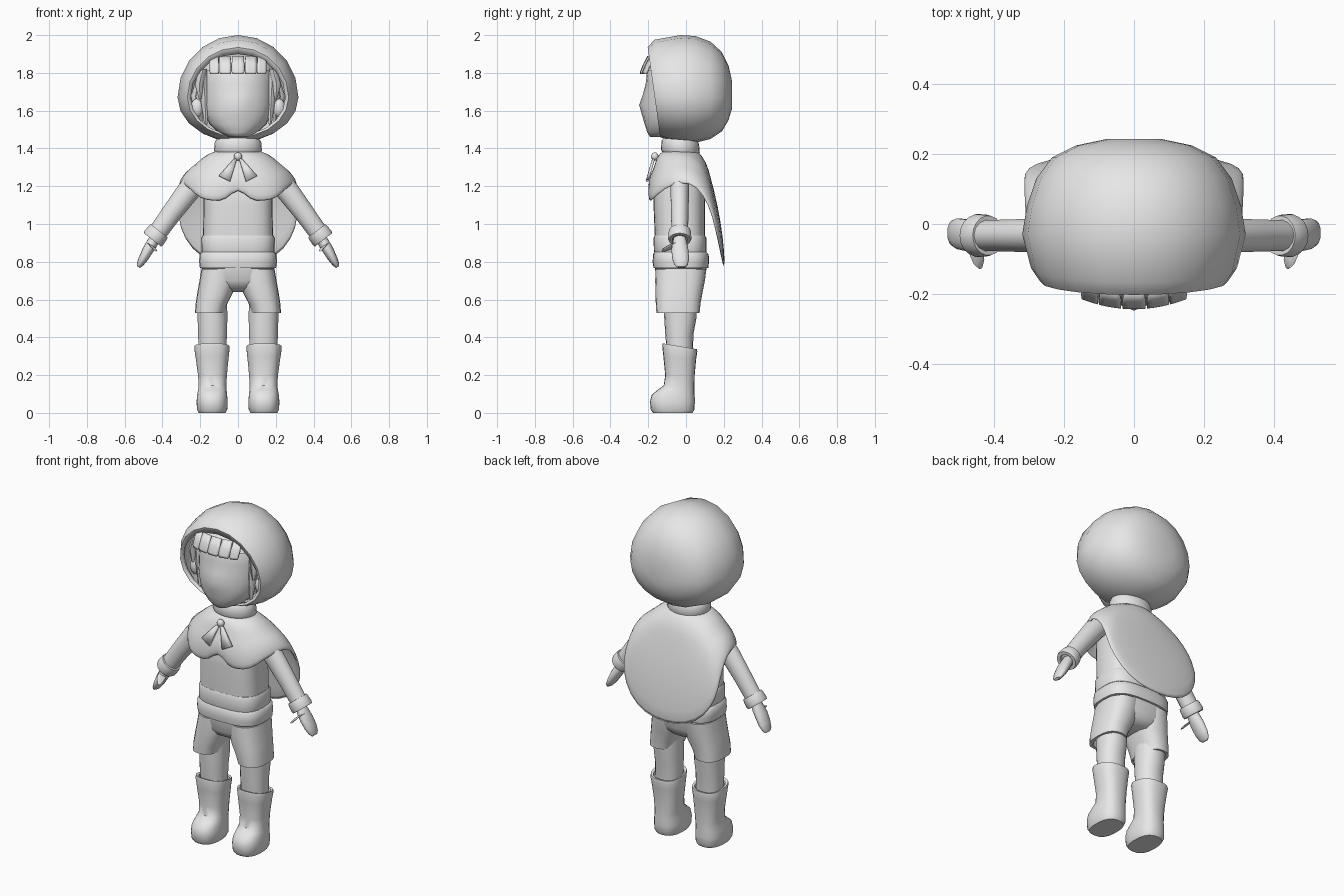
import bpy, bmesh, math
from mathutils import Vector

GREY = bpy.data.materials.new("plain grey")
GREY.diffuse_color = (0.8, 0.8, 0.8, 1)


def finish(name, bm, mirror=False, solid=0, subsurf=0, angle=45, offset=-1):
    bmesh.ops.recalc_face_normals(bm, faces=bm.faces)
    me = bpy.data.meshes.new(name)
    bm.to_mesh(me)
    bm.free()
    me.materials.append(GREY)
    me.shade_smooth()
    me.set_sharp_from_angle(angle=math.radians(angle))
    ob = bpy.data.objects.new(name, me)
    bpy.context.collection.objects.link(ob)
    if mirror:
        ob.modifiers.new("mirror", 'MIRROR').use_mirror_merge = False
    if solid:
        m = ob.modifiers.new("solid", 'SOLIDIFY')
        m.thickness, m.offset = solid, offset
    if subsurf:
        m = ob.modifiers.new("subsurf", 'SUBSURF')
        m.levels = m.render_levels = subsurf
    return ob


def loft(name, rings, start=True, end=True, **kw):
    """Skin a list of closed rings of points."""
    bm = bmesh.new()
    vs = [[bm.verts.new(p) for p in r] for r in rings]
    n = len(vs[0])
    for a, b in zip(vs, vs[1:]):
        for i in range(n):
            bm.faces.new((a[i], a[(i + 1) % n], b[(i + 1) % n], b[i]))
    if start:
        bm.faces.new(vs[0])
    if end:
        bm.faces.new(vs[-1])
    return finish(name, bm, **kw)


def spow(v, e):
    return math.copysign(abs(v) ** e, v)


def flat(z, cx, rx, yf, yb, n=20, p=2.4, tilt=0):
    """Horizontal rounded ring from its front and back y."""
    pts = []
    for i in range(n):
        t = 2 * math.pi * i / n - math.pi / 2
        y = (yf + yb) / 2 + (yb - yf) / 2 * spow(math.sin(t), 2 / p)
        pts.append(Vector((cx + rx * spow(math.cos(t), 2 / p), y, z + tilt * y)))
    return pts


def across(cx, cy, cz, d, ru, rv, n=14):
    """Ring around an axis d lying in the xz plane."""
    d = Vector((d[0], 0, d[1])).normalized()
    u, v = Vector((-d.z, 0, d.x)), Vector((0, 1, 0))
    return [Vector((cx, cy, cz)) + u * ru * math.cos(2 * math.pi * i / n)
            + v * rv * math.sin(2 * math.pi * i / n) for i in range(n)]


def ball(name, c, r, n=12, **kw):
    bm = bmesh.new()
    bmesh.ops.create_uvsphere(bm, u_segments=n, v_segments=n // 2 + 2, radius=1)
    for v in bm.verts:
        v.co = Vector((v.co.x * r[0] + c[0], v.co.y * r[1] + c[1], v.co.z * r[2] + c[2]))
    return finish(name, bm, **kw)


# hood: rings stacked from the face opening to the back of the head
hood = []
for y0, rx, top, bot in [(-.165, .25, 1.90, 1.47), (-.170, .268, 1.935, 1.46), (-.13, .295, 1.975, 1.445),
                         (-.03, .32, 2.0, 1.435), (.05, .307, 1.995, 1.43), (.13, .28, 1.965, 1.45),
                         (.19, .235, 1.91, 1.49), (.225, .165, 1.84, 1.55), (.243, .08, 1.76, 1.61)]:
    ring = []
    for i in range(20):
        t = 2 * math.pi * i / 20 + math.pi / 2
        s = math.sin(t)
        z = 1.67 + s * (top - 1.67 if s > 0 else 1.67 - bot)
        k = -.14 if y0 < -.1 else 0
        ring.append((rx * math.cos(t), y0 + k * (z - 1.7), z))
    hood.append(ring)
loft("hood", hood, start=False, solid=.022)

# head with a pointed nose ridge
head = [flat(z, 0, rx, yf, yb, 24, 2.2) for z, rx, yf, yb in [
    (1.46, .05, -.19, -.05), (1.485, .105, -.205, .02), (1.53, .152, -.218, .08), (1.58, .175, -.222, .11),
    (1.63, .185, -.224, .13), (1.68, .188, -.218, .14), (1.74, .19, -.213, .15), (1.80, .185, -.207, .15),
    (1.85, .155, -.185, .13), (1.885, .08, -.12, .08)]]
for r in head:
    for v in r:
        if v.y < 0:
            v.y -= .024 * math.exp(-((v.z - 1.63) / .06) ** 2 - (v.x / .05) ** 2)
loft("head", head, angle=60)
ball("ears", (.215, -.09, 1.615), (.035, .03, .05), mirror=True)

# hair: cap, fringe locks and side locks
loft("hair_cap", [flat(z, 0, rx, yf, yb, 24, 2.2) for z, rx, yf, yb in [
    (1.81, .195, -.216, .16), (1.85, .172, -.2, .14), (1.888, .1, -.14, .09), (1.9, .03, -.07, .03)]], start=False)
for k, (xa, xb) in enumerate([(-.15, -.1), (-.1, -.035), (-.035, .035), (.035, .1), (.1, .15)]):
    bm = bmesh.new()
    grid = []
    for z, w in [(1.885, .9), (1.84, 1), (1.805, .98), (1.793, .8)]:
        row = []
        for j in range(5):
            x = (xa + xb) / 2 + (xb - xa) * .48 * w * (j / 2 - 1)
            row.append(bm.verts.new((x, -.237 + 1.3 * x * x + .5 * max(0, z - 1.81), z)))
        grid.append(row)
    for a, b in zip(grid, grid[1:]):
        for j in range(4):
            bm.faces.new((a[j], a[j + 1], b[j + 1], b[j]))
    finish("fringe_lock_%d" % (k + 1), bm, solid=.014, offset=0)
for k, (x, y, z) in enumerate([(.205, -.13, 1.66), (.2, -.08, 1.53), (.175, -.11, 1.51), (.225, -.04, 1.54)]):
    loft("side_locks_%d" % (k + 1), [across(.185, y, 1.82, (0, -1), .02, .03, 8),
         across(x, y, (1.82 + z) / 2, (0, -1), .024, .03, 8), across(x - .005, y - .01, z, (-.3, -1), .006, .008, 8)],
         mirror=True)

# neck and collar
loft("neck", [flat(z, 0, .085, -.11, .05, 16, 2) for z in (1.34, 1.52)])
loft("collar", [flat(z, 0, rx, -.03 - ry, -.03 + ry, 24, 2, -.08) for z, rx, ry in [
    (1.37, .118, .095), (1.385, .127, .103), (1.43, .123, .099), (1.445, .115, .09), (1.44, .09, .07), (1.39, .085, .065)]],
    start=False, end=False)

# cape: short mantle in front, long rounded drape behind (shoulder point, hem point) from front to back
KEYS = [((0, -.167, 1.30), (0, -.192, 1.20)), ((.07, -.167, 1.30), (.065, -.2, 1.12)),
        ((.12, -.158, 1.30), (.13, -.197, 1.12)), ((.165, -.135, 1.305), (.205, -.18, 1.13)),
        ((.205, -.09, 1.32), (.262, -.12, 1.19)), ((.22, -.02, 1.325), (.312, -.03, 1.225)),
        ((.21, .05, 1.315), (.318, .06, 1.21)), ((.20, .09, 1.29), (.32, .135, 1.09)),
        ((.18, .11, 1.27), (.315, .165, .98)), ((.14, .12, 1.26), (.25, .19, .86)),
        ((.08, .128, 1.255), (.14, .205, .785)), ((0, .13, 1.25), (0, .21, .765))]
half = []
for i, (m, h) in enumerate(KEYS):
    t = math.pi * i / (len(KEYS) - 1)
    m, h = Vector(m), Vector(h)
    c = Vector((.115 * math.sin(t), -.03 - .093 * math.cos(t), 1.39))
    out = Vector((math.sin(t), -math.cos(t), .4)) * .014
    half.append([c, c.lerp(m, .5) + out, m, m.lerp(h, .35) + out, m.lerp(h, .7) + out * .9, h])
full = half + [[Vector((-p.x, p.y, p.z)) for p in col] for col in half[-2:0:-1]]
loft("cape", [[col[k] for col in full] for k in range(6)], start=False, end=False, solid=.016, subsurf=1, angle=70)

# tie: knob and two bordered ribbon tails
ball("tie_knob", (0, -.165, 1.357), (.022, .02, .022))
bm = bmesh.new()
f = bm.faces.new([bm.verts.new(p) for p in [(.006, -.178, 1.345), (.022, -.178, 1.343),
                                            (.1, -.203, 1.255), (.042, -.213, 1.225)]])
bmesh.ops.inset_region(bm, faces=[f], thickness=.011)
for v in f.verts:
    v.co.y += .006
finish("ribbon_tails", bm, mirror=True, solid=.014, angle=30, offset=0)

# tunic, waist band and belt
loft("tunic", [flat(z, 0, rx, yf, yb, 28, 3) for z, rx, yf, yb in [
    (.80, .19, -.16, .1), (.93, .185, -.165, .1), (1.1, .183, -.172, .1), (1.2, .185, -.168, .1),
    (1.29, .185, -.13, .08), (1.36, .1, -.1, .04)]])
loft("waist_band", [flat(z, 0, rx, yf, yb, 28, 3) for z, rx, yf, yb in [
    (.84, .19, -.165, .105), (.86, .194, -.17, .109), (.925, .195, -.172, .109), (.94, .187, -.166, .1)]])
loft("belt", [flat(z, 0, rx, yf, yb, 28, 3) for z, rx, yf, yb in [
    (.765, .19, -.16, .1), (.768, .202, -.172, .118), (.80, .206, -.177, .122), (.84, .204, -.174, .12),
    (.855, .19, -.165, .105)]])

# shorts
loft("shorts_seat", [flat(z, 0, rx, yf, yb, 28, 2.8) for z, rx, yf, yb in [
    (.64, .07, -.09, .06), (.665, .13, -.135, .085), (.70, .19, -.158, .1), (.78, .193, -.165, .11)]])
loft("shorts_legs", [flat(z, cx, rx, yf, yb, 20, 2.5) for z, cx, rx, yf, yb in [
    (.76, .1, .094, -.162, .108), (.70, .107, .097, -.163, .1), (.64, .12, .095, -.162, .088),
    (.58, .14, .084, -.16, .077), (.53, .15, .078, -.157, .072), (.53, .144, .066, -.14, .06),
    (.58, .14, .066, -.14, .06)]], mirror=True)

# legs
loft("legs", [flat(z, cx, rx, yf, yb, 18, 2.2) for z, cx, rx, yf, yb in [
    (.60, .137, .08, -.12, .06), (.50, .135, .08, -.115, .055), (.42, .135, .077, -.11, .04),
    (.30, .135, .075, -.1, .035)]], mirror=True)

# boots
loft("boots", [flat(z, cx, rx, yf, yb, 22, 2.5, tl) for z, cx, rx, yf, yb, tl in [
    (0, .137, .072, -.175, .035, 0), (.018, .137, .081, -.187, .045, 0), (.06, .137, .083, -.191, .047, 0),
    (.095, .137, .08, -.182, .046, 0), (.122, .136, .076, -.15, .045, 0), (.145, .135, .074, -.118, .045, 0),
    (.2, .135, .077, -.11, .046, 0), (.29, .137, .088, -.12, .054, -.08), (.335, .138, .094, -.126, .06, -.17),
    (.347, .138, .092, -.124, .058, -.17), (.343, .137, .08, -.108, .045, -.17), (.3, .137, .076, -.1, .04, -.1)]],
    mirror=True)

# arms, cuffs and mitten hands
D = (.61, -.79)
loft("arms", [across(x, -.033, z, D, ru, rv) for x, z, ru, rv in [
    (.17, 1.275, .05, .045), (.21, 1.235, .06, .05), (.27, 1.165, .06, .05), (.35, 1.06, .054, .047),
    (.425, .955, .05, .045)]], mirror=True)
loft("cuffs", [across(.435 + D[0] * k, -.033, .94 + D[1] * k, D, r, r, 18) for k, r in [
    (-.03, .045), (-.03, .057), (-.015, .06), (.018, .062), (.03, .058), (.03, .04), (.01, .038)]], mirror=True)
loft("hands", [across(x, y, z, (.5, -.86), ru, rv) for x, y, z, ru, rv in [
    (.44, -.033, .925, .028, .032), (.458, -.033, .892, .03, .04), (.478, -.032, .86, .029, .046),
    (.503, -.028, .815, .024, .045), (.52, -.026, .785, .017, .036), (.527, -.025, .772, .008, .022)]], mirror=True)
loft("thumbs", [across(x, y, z, (.5, -.86), r, r * 1.1, 10) for x, y, z, r in [
    (.462, -.05, .89, .024), (.452, -.08, .879, .023), (.445, -.103, .868, .019), (.441, -.118, .858, .01)]], mirror=True)
